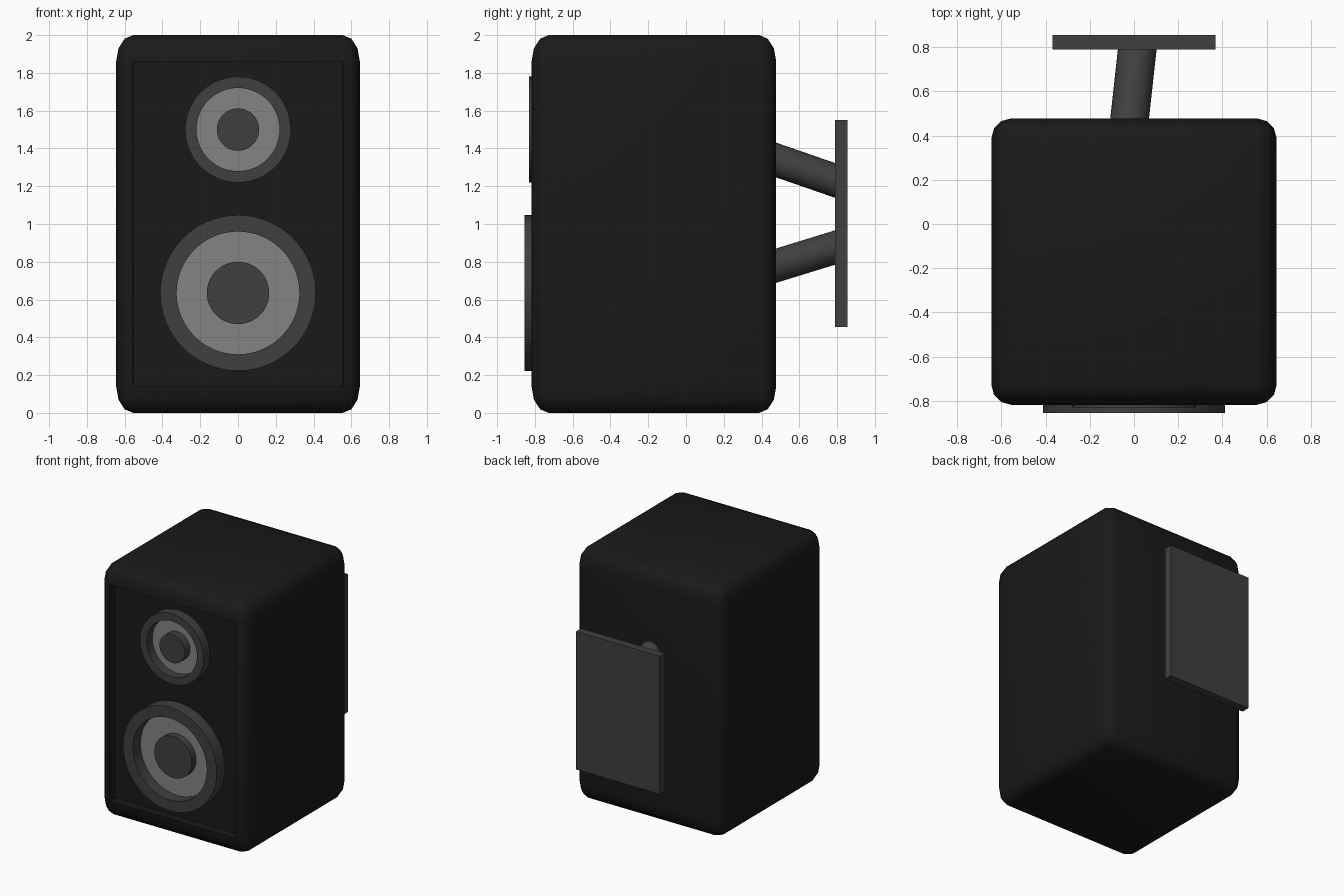
import bpy, bmesh, math
from mathutils import Vector

if "Cube" in bpy.data.objects:
    bpy.data.objects.remove(bpy.data.objects["Cube"])


def material(name, v):
    m = bpy.data.materials.new(name)
    m.diffuse_color = (v, v, v, 1)
    m.use_nodes = True
    m.node_tree.nodes["Principled BSDF"].inputs["Base Color"].default_value = m.diffuse_color
    return m


BLACK = material("black", 0.01)
DARK = material("dark_grey", 0.05)
GREY = material("cone_grey", 0.23)


def finish(name, bm, mat, angle=40):
    bmesh.ops.recalc_face_normals(bm, faces=bm.faces)
    me = bpy.data.meshes.new(name)
    bm.to_mesh(me)
    bm.free()
    ob = bpy.data.objects.new(name, me)
    bpy.context.collection.objects.link(ob)
    me.materials.append(mat)
    bpy.ops.object.select_all(action='DESELECT')
    ob.select_set(True)
    bpy.context.view_layer.objects.active = ob
    bpy.ops.object.shade_smooth_by_angle(angle=math.radians(angle))
    return ob


def lathe(name, profile, z, mat, n=64, closed=False):
    """Revolve (radius, y) points around a front-to-back axis at height z."""
    bm = bmesh.new()
    rings = [[bm.verts.new((r * math.cos(2 * math.pi * i / n), y,
                            z + r * math.sin(2 * math.pi * i / n)))
              for i in range(n)] for r, y in profile]
    pairs = list(zip(rings, rings[1:]))
    if closed:
        pairs.append((rings[-1], rings[0]))
    else:
        bm.faces.new(rings[0])
        bm.faces.new(rings[-1])
    for a, b in pairs:
        for i in range(n):
            j = (i + 1) % n
            bm.faces.new((a[i], a[j], b[j], b[i]))
    return finish(name, bm, mat)


def box(bm, lo, hi):
    lo, hi = Vector(lo), Vector(hi)
    bmesh.ops.create_cube(bm, size=1)
    bmesh.ops.scale(bm, vec=hi - lo, verts=bm.verts)
    bmesh.ops.translate(bm, vec=(lo + hi) / 2, verts=bm.verts)


# Cabinet: bevelled cube stretched to size, front face pushed in
bm = bmesh.new()
bmesh.ops.create_cube(bm, size=1)
bmesh.ops.bevel(bm, geom=bm.edges[:], offset=0.07, segments=3, profile=0.5,
                affect='EDGES')
bmesh.ops.scale(bm, vec=(1.29, 1.295, 2), verts=bm.verts)
bmesh.ops.translate(bm, vec=(0, -0.17, 1), verts=bm.verts)
front = min(bm.faces, key=lambda f: f.calc_center_median().y)
bmesh.ops.inset_region(bm, faces=[front], thickness=0.001)
bmesh.ops.translate(bm, vec=(0, 0.065, 0), verts=front.verts)
finish("cabinet", bm, BLACK)

# Drivers: raised ring, flat cone and centre cap
BACK = -0.74
for name, z, r_out, r_in, r_cap, y_ring, y_cap in (
        ("woofer", 0.635, 0.412, 0.325, 0.165, -0.855, -0.815),
        ("tweeter", 1.5, 0.28, 0.22, 0.112, -0.83, -0.825)):
    lathe(name + "_ring", [(r_out, BACK), (r_out, y_ring), (r_in, y_ring),
                           (r_in, BACK)], z, DARK, closed=True)
    lathe(name + "_cone", [(r_in, BACK), (r_in, -0.76)], z, GREY)
    lathe(name + "_cap", [(r_cap, BACK), (r_cap, y_cap)], z, DARK)

# Wall plate
bm = bmesh.new()
box(bm, (-0.368, 0.79, 0.455), (0.368, 0.855, 1.55))
finish("wall_plate", bm, DARK)

# Bracket arms between cabinet and plate
for name, z0, z1 in (("upper_arm", 1.355, 1.22), ("lower_arm", 0.765, 0.885)):
    a, b = Vector((-0.025, 0.43, z0)), Vector((0.018, 0.82, z1))
    bm = bmesh.new()
    bmesh.ops.create_cone(bm, cap_ends=True, segments=32, radius1=0.087,
                          radius2=0.087, depth=(b - a).length)
    rot = (b - a).to_track_quat('Z', 'Y').to_matrix()
    bmesh.ops.rotate(bm, matrix=rot, cent=(0, 0, 0), verts=bm.verts)
    bmesh.ops.translate(bm, vec=(a + b) / 2, verts=bm.verts)
    finish(name, bm, DARK)
